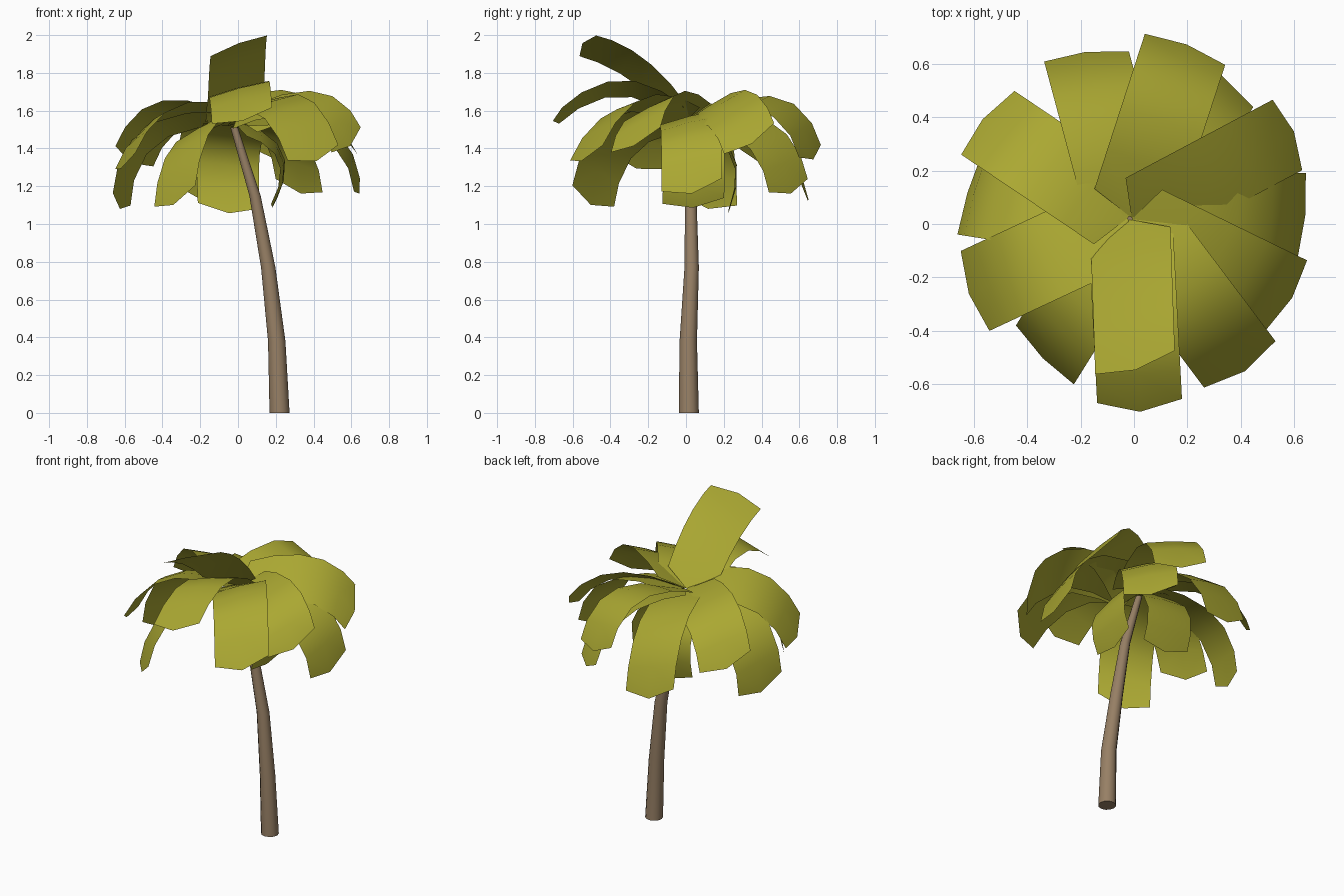
import bpy, bmesh, math
from mathutils import Vector

if "Cube" in bpy.data.objects:
    bpy.data.objects.remove(bpy.data.objects["Cube"])


def material(name, rgb):
    m = bpy.data.materials.new(name)
    m.diffuse_color = (*rgb, 1)
    m.use_nodes = True
    m.node_tree.nodes["Principled BSDF"].inputs["Base Color"].default_value = m.diffuse_color
    return m


BARK = material("bark_brown", (0.31, 0.215, 0.13))
LEAF = material("leaf_olive", (0.405, 0.39, 0.032))


def finish(bm, name, mat):
    me = bpy.data.meshes.new(name)
    bm.to_mesh(me)
    bm.free()
    ob = bpy.data.objects.new(name, me)
    bpy.context.collection.objects.link(ob)
    me.materials.append(mat)
    bpy.ops.object.select_all(action='DESELECT')
    ob.select_set(True)
    bpy.context.view_layer.objects.active = ob
    bpy.ops.object.shade_smooth_by_angle(angle=math.radians(50))
    return ob


# Trunk: tapered rings along a leaning path (x, y, z, radius)
PATH = [(0.22, 0.015, 0, 0.053), (0.205, 0.012, 0.38, 0.046), (0.16, 0.03, 0.77, 0.038),
        (0.09, 0.025, 1.15, 0.030), (-0.02, 0.02, 1.51, 0.02)]
SIDES = 12
bm = bmesh.new()
rings = []
for x, y, z, r in PATH:
    rings.append([bm.verts.new((x + r * math.cos(a), y + r * math.sin(a), z))
                  for a in (2 * math.pi * i / SIDES for i in range(SIDES))])
for lo, hi in zip(rings, rings[1:]):
    for i in range(SIDES):
        j = (i + 1) % SIDES
        bm.faces.new((lo[i], lo[j], hi[j], hi[i]))
bm.faces.new(rings[0][::-1])
bm.faces.new(rings[-1])
finish(bm, "trunk", BARK)

CROWN = Vector((-0.015, 0.02, 0))
WIDTH, STEPS = 0.33, 5


def frond(name, azimuth, mid, tip, roll, root_z=1.55):
    """Broad strip arching from the crown through mid to tip, both (reach, height)."""
    az, roll = math.radians(azimuth), math.radians(roll)
    out = Vector((math.cos(az), math.sin(az), 0))
    side = Vector((-math.sin(az), math.cos(az), 0))
    a, m, b = Vector((0.01, root_z)), Vector(mid), Vector(tip)
    c = 2 * m - (a + b) / 2
    bm = bmesh.new()
    rows = []
    for i in range(STEPS + 1):
        # crosswise direction: tilted by roll, turning with the droop towards the tip
        k = i / STEPS * (1 if b.y > a.y else 0.85)
        chord = (out * (b - a).x + Vector((0, 0, (b - a).y * k))).normalized()
        lateral = side * math.cos(roll) + chord.cross(side) * math.sin(roll)
        row = []
        for s in (-1, 0, 1):
            t = i / STEPS
            if i == 0:
                t += 0.05 * abs(s)            # pointed root
            if i == STEPS:
                t -= 0.05 * s * s             # pointed tip
            p = a * (1 - t) ** 2 + c * 2 * t * (1 - t) + b * t * t
            d = ((c - a) * (1 - t) + (b - c) * t).normalized()
            up = out * -d.y + Vector((0, 0, d.x))
            pos = CROWN + out * p.x + Vector((0, 0, p.y))
            pos += lateral * (s * WIDTH / 2) + up * (0.008 * (1 - s * s))
            row.append(bm.verts.new(pos))
        rows.append(row)
    for lo, hi in zip(rows, rows[1:]):
        for n in range(2):
            bm.faces.new((lo[n], hi[n], hi[n + 1], lo[n + 1]))
    finish(bm, name, LEAF)


# Fronds: azimuth, middle, tip, roll
FRONDS = [
    (-88, (0.28, 1.82), (0.57, 1.95), 24),
    (-87, (0.37, 1.72), (0.72, 1.54), 15),
    (-53, (0.41, 1.63), (0.71, 1.33), 15),
    (-26, (0.43, 1.63), (0.67, 1.41), 24),
    (1, (0.47, 1.50), (0.65, 1.16), 14),
    (28, (0.42, 1.62), (0.69, 1.42), 30),
    (72, (0.46, 1.63), (0.68, 1.34), 12),
    (57, (0.44, 1.48), (0.63, 1.16), 14),
    (105, (0.44, 1.49), (0.64, 1.12), 16),
    (146, (0.42, 1.58), (0.66, 1.32), 20),
    (205, (0.41, 1.58), (0.66, 1.29), 16),
    (238, (0.43, 1.46), (0.61, 1.10), 24),
    (171, (0.46, 1.46), (0.61, 1.08), 14),
]
for n, f in enumerate(FRONDS):
    frond(f"frond_{n + 1}", *f)

# Inner fronds hanging steeply beside the trunk
frond("hanging_frond_back", 99, (0.23, 1.36), (0.20, 1.06), 12, 1.51)
frond("hanging_frond_right", 5, (0.24, 1.36), (0.19, 1.09), 12, 1.51)
